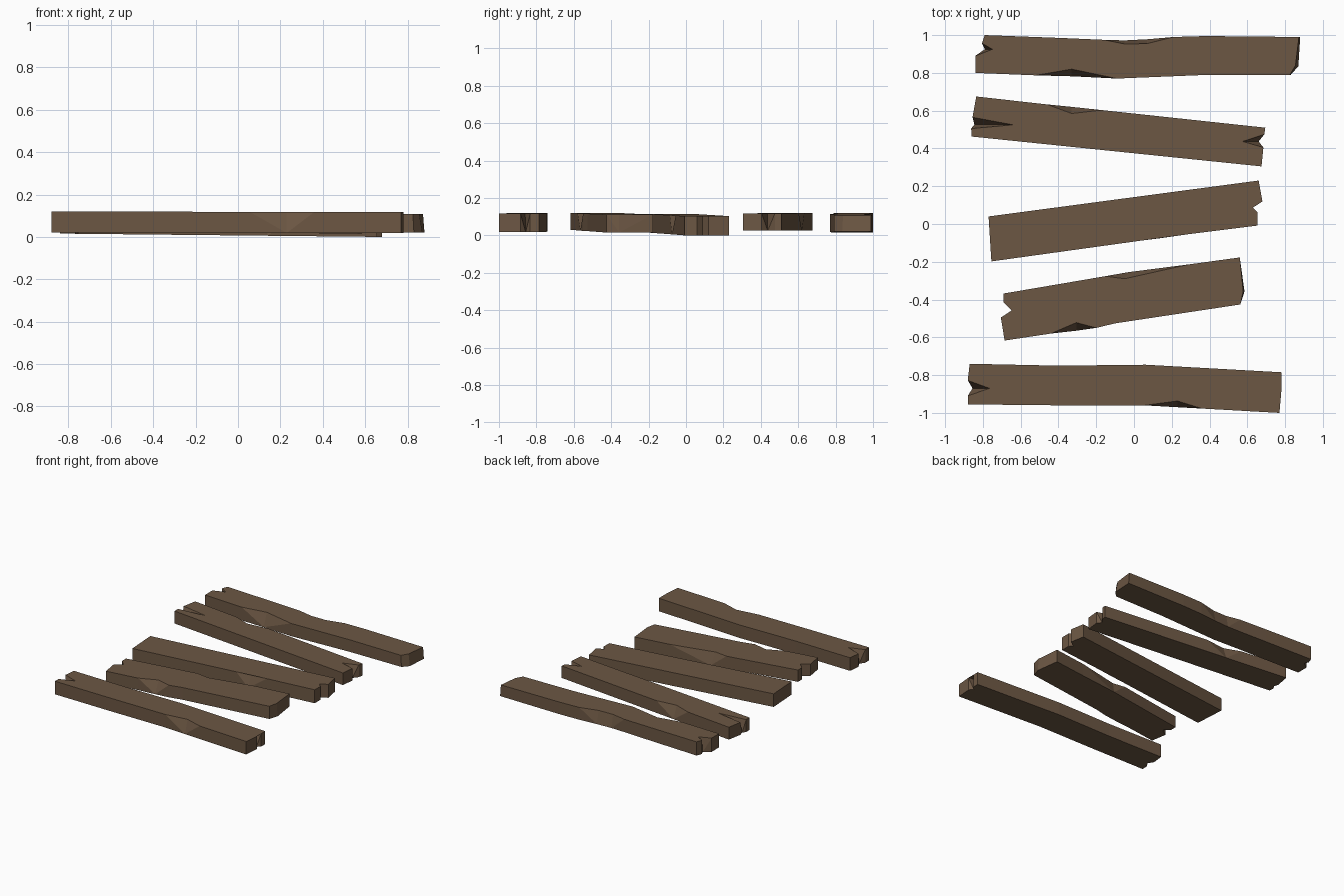
import bpy, bmesh

if "Cube" in bpy.data.objects:
    bpy.data.objects.remove(bpy.data.objects["Cube"])

wood = bpy.data.materials.new("weathered brown wood")
wood.diffuse_color = (0.15, 0.095, 0.057, 1)
wood.use_nodes = True
wood.node_tree.nodes["Principled BSDF"].inputs["Base Color"].default_value = wood.diffuse_color


def plank(name, outline, left, right):
    """Extrude an outline, clockwise from back left. A point is (x, y), or
    (x, y, top_x, top_y) where the top edge is chipped back.
    left / right are (bottom z, top z) at the two ends."""
    xs = [p[0] for p in outline]
    x0, x1 = min(xs), max(xs)

    def height(x, level):
        t = (x - x0) / (x1 - x0)
        return left[level] * (1 - t) + right[level] * t

    bm = bmesh.new()
    low = [bm.verts.new((p[0], p[1], height(p[0], 0))) for p in outline]
    top = [bm.verts.new((p[-2], p[-1], height(p[-2], 1))) for p in outline]
    bm.faces.new(low)
    bm.faces.new(top[::-1])
    n = len(outline)
    for i in range(n):
        j = (i + 1) % n
        chip_i, chip_j = len(outline[i]) == 4, len(outline[j]) == 4
        if chip_j and not chip_i:        # facet running into a chip
            bm.faces.new((low[i], top[i], low[j]))
            bm.faces.new((top[i], top[j], low[j]))
        elif chip_i and not chip_j:      # facet running out of a chip
            bm.faces.new((low[i], top[i], top[j]))
            bm.faces.new((low[i], top[j], low[j]))
        else:
            bm.faces.new((low[i], top[i], top[j], low[j]))
    bmesh.ops.triangulate(bm, faces=[f for f in bm.faces if len(f.verts) > 4])
    bmesh.ops.recalc_face_normals(bm, faces=bm.faces)
    mesh = bpy.data.meshes.new(name)
    bm.to_mesh(mesh)
    bm.free()
    mesh.materials.append(wood)
    bpy.context.collection.objects.link(bpy.data.objects.new(name, mesh))


# back plank: worn back edge, cut right corner
plank("back_plank", [
    (-.79, 1.0), (-.39, .985), (-.16, .975), (-.05, .972, -.05, .953),
    (.07, .978, .07, .955), (.21, .99), (.38, .995), (.88, .99, .873, .99),
    (.87, .835, .855, .84), (.83, .79, .825, .79), (.4, .79), (-.09, .77),
    (-.33, .782, -.33, .82), (-.52, .787), (-.84, .80), (-.84, .89),
    (-.79, .925, -.75, .925), (-.805, .957)], (.015, .12), (.02, .107))

# second plank: split at both ends, chip on the back edge
plank("second_plank", [
    (-.835, .675), (-.46, .633), (-.33, .62, -.33, .585), (-.17, .603),
    (.695, .51), (.69, .475), (.66, .437, .575, .437), (.685, .405),
    (.675, .305), (-.86, .463), (-.862, .505), (-.845, .527, -.64, .525),
    (-.855, .565)], (.025, .12), (.025, .117))

# middle plank: notched right end, chip on the front edge
plank("middle_plank", [
    (-.77, .04), (.66, .23), (.68, .12), (.63, .087), (.655, .06),
    (.655, -.008), (.28, -.055), (.14, -.075, .14, -.037), (.045, -.087),
    (-.755, -.198)], (.015, .115), (0, .103))

# fourth plank: short, notched left end
plank("fourth_plank", [
    (-.69, -.368), (-.15, -.276), (-.03, -.255, -.05, -.29), (.29, -.214),
    (.56, -.177), (.585, -.357, .578, -.357), (.563, -.426), (-.1, -.526),
    (-.2, -.55), (-.305, -.565, -.305, -.522), (-.44, -.58), (-.685, -.617),
    (-.705, -.495), (-.648, -.458), (-.69, -.415)], (.03, .12), (.015, .112))

# front plank: split at both ends, chip on the front edge
plank("front_plank", [
    (-.87, -.74), (-.4, -.75), (.06, -.745), (.78, -.785), (.78, -.833),
    (.755, -.857, .55, -.86), (.78, -.885), (.77, -1.0), (.36, -.977),
    (.23, -.97, .23, -.937), (.055, -.96), (-.4, -.96), (-.88, -.955),
    (-.88, -.91), (-.855, -.87, -.765, -.87), (-.88, -.828)],
    (.02, .12), (.018, .117))
